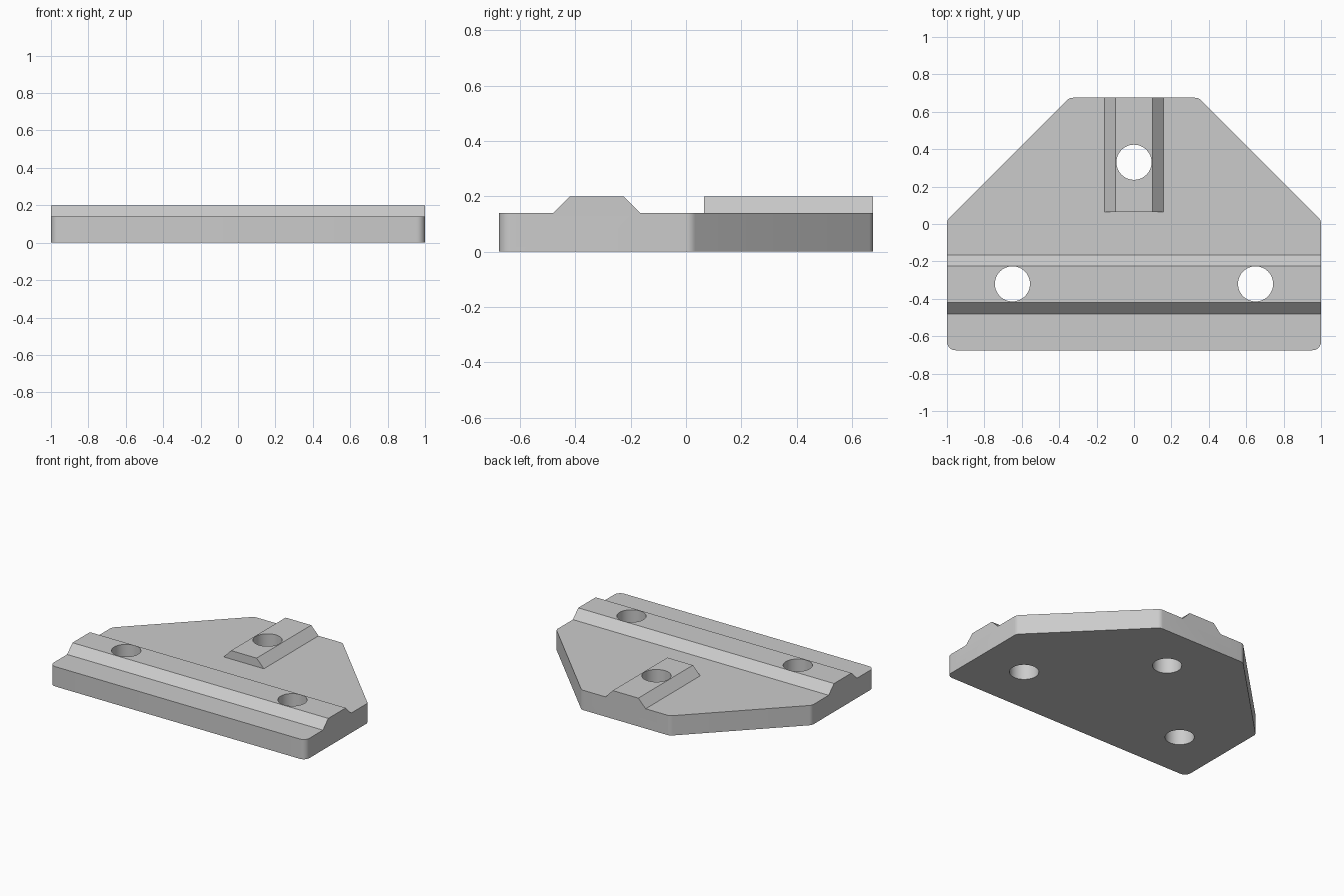
import bpy
import bmesh
import math
from mathutils import Vector

if "Cube" in bpy.data.objects:
    bpy.data.objects.remove(bpy.data.objects["Cube"], do_unlink=True)

# One grey finish for the whole plate
grey = bpy.data.materials.new("light grey")
grey.use_nodes = True
colour = (0.6, 0.6, 0.6, 1)
grey.diffuse_color = colour
grey.node_tree.nodes["Principled BSDF"].inputs["Base Color"].default_value = colour


def prism(name, points, sweep):
    """Extrude a closed 3D polygon along a vector."""
    bm = bmesh.new()
    face = bm.faces.new([bm.verts.new(p) for p in points])
    swept = bmesh.ops.extrude_face_region(bm, geom=[face], use_keep_orig=True)
    moved = [v for v in swept["geom"] if isinstance(v, bmesh.types.BMVert)]
    bmesh.ops.translate(bm, verts=moved, vec=sweep)
    bmesh.ops.recalc_face_normals(bm, faces=bm.faces)
    mesh = bpy.data.meshes.new(name)
    bm.to_mesh(mesh)
    bm.free()
    mesh.materials.append(grey)
    obj = bpy.data.objects.new(name, mesh)
    bpy.context.collection.objects.link(obj)
    return obj


def combine(target, tool, operation):
    """Apply a boolean and discard the tool."""
    mod = target.modifiers.new(operation, "BOOLEAN")
    mod.operation, mod.solver, mod.object = operation, "EXACT", tool
    bpy.context.view_layer.objects.active = target
    bpy.ops.object.modifier_apply(modifier=mod.name)
    bpy.data.objects.remove(tool, do_unlink=True)


def rounded(corners, radius, z, steps=6):
    """Fillet every corner of a convex, counter-clockwise outline."""
    result = []
    for i, corner in enumerate(corners):
        p = Vector(corner)
        a = (Vector(corners[i - 1]) - p).normalized()
        b = (Vector(corners[(i + 1) % len(corners)]) - p).normalized()
        half = a.angle(b) / 2
        centre = p + (a + b).normalized() * radius / math.sin(half)
        start = p + a * radius / math.tan(half) - centre
        turn = math.pi - 2 * half
        for k in range(steps + 1):
            t = turn * k / steps
            c, s = math.cos(t), math.sin(t)
            result.append((centre.x + start.x * c - start.y * s,
                           centre.y + start.x * s + start.y * c, z))
    return result


BASE, TOP, END = 0.14, 0.2, 0.675

# Plate with the cross rail, swept from its side profile
side = [(-0.8, 0), (0.8, 0), (0.8, BASE), (-0.165, BASE), (-0.225, TOP),
        (-0.42, TOP), (-0.48, BASE), (-0.8, BASE)]
plate = prism("mounting_plate", [(-1.2, y, z) for y, z in side], (2.4, 0, 0))

# Short rail running to the back edge
rail = [(-0.157, BASE), (-0.1, TOP), (0.1, TOP), (0.157, BASE),
        (0.157, 0.07), (-0.157, 0.07)]
back_rail = prism("back_rail", [(x, 0.065, z) for x, z in rail], (0, 0.7, 0))
combine(plate, back_rail, "UNION")

# Trim everything to the tapered, rounded outline
outline = [(-1, -END), (1, -END), (1, 0.02), (0.345, END),
           (-0.345, END), (-1, 0.02)]
trim = prism("outline_trim", rounded(outline, 0.045, -0.1), (0, 0, 0.5))
combine(plate, trim, "INTERSECT")

# Three screw holes through the rails
for x, y in [(-0.65, -0.32), (0.65, -0.32), (0, 0.33)]:
    bpy.ops.mesh.primitive_cylinder_add(vertices=48, radius=0.094, depth=1,
                                        location=(x, y, 0))
    hole = bpy.context.object
    hole.data.materials.append(grey)
    combine(plate, hole, "DIFFERENCE")

# Smooth the fillets and bores, keep the other edges crisp
bpy.ops.object.select_all(action="DESELECT")
plate.select_set(True)
bpy.context.view_layer.objects.active = plate
bpy.ops.object.shade_smooth_by_angle(angle=math.radians(25))
